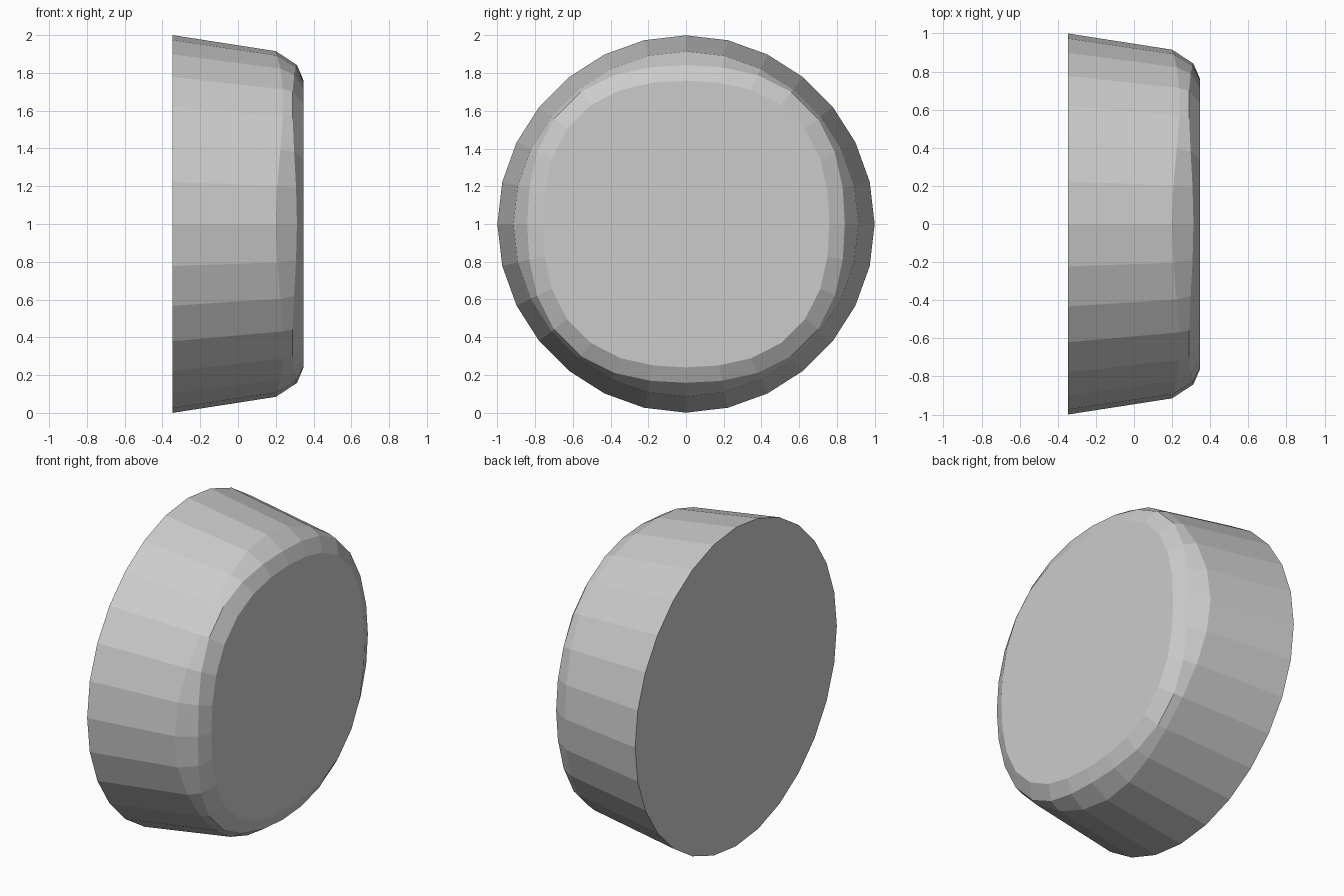
import bpy, bmesh
from math import cos, sin, pi

if "Cube" in bpy.data.objects:
    bpy.data.objects.remove(bpy.data.objects["Cube"])

SIDES = 28
CENTRE_Z = 1.0

# Rings from back to front: (x on axes, x on diagonals, radius on axes, radius on diagonals)
RINGS = [
    (-0.347, -0.347, 1.0, 0.995),
    (0.20, 0.24, 0.915, 0.912),
    (0.312, 0.288, 0.842, 0.898),
    (0.347, 0.347, 0.76, 0.81),
]


def add_ring(bm, x_axis, x_diag, r_axis, r_diag):
    """Ring round the x axis, blending between axis and diagonal values."""
    verts = []
    for i in range(SIDES):
        a = 2 * pi * i / SIDES
        t = (1 - cos(4 * a)) / 2
        x = x_axis + (x_diag - x_axis) * t
        r = r_axis + (r_diag - r_axis) * t
        verts.append(bm.verts.new((x, r * cos(a), CENTRE_Z + r * sin(a))))
    return verts


# Tapered round body with a softened front rim and flat caps
bm = bmesh.new()
rings = [add_ring(bm, *ring) for ring in RINGS]
for lower, upper in zip(rings, rings[1:]):
    for i in range(SIDES):
        j = (i + 1) % SIDES
        bm.faces.new((lower[i], lower[j], upper[j], upper[i]))
bm.faces.new(rings[0])
bm.faces.new(rings[-1])
bmesh.ops.recalc_face_normals(bm, faces=bm.faces[:])

mesh = bpy.data.meshes.new("tapered_disc")
bm.to_mesh(mesh)
bm.free()
disc = bpy.data.objects.new("tapered_disc", mesh)
bpy.context.collection.objects.link(disc)
